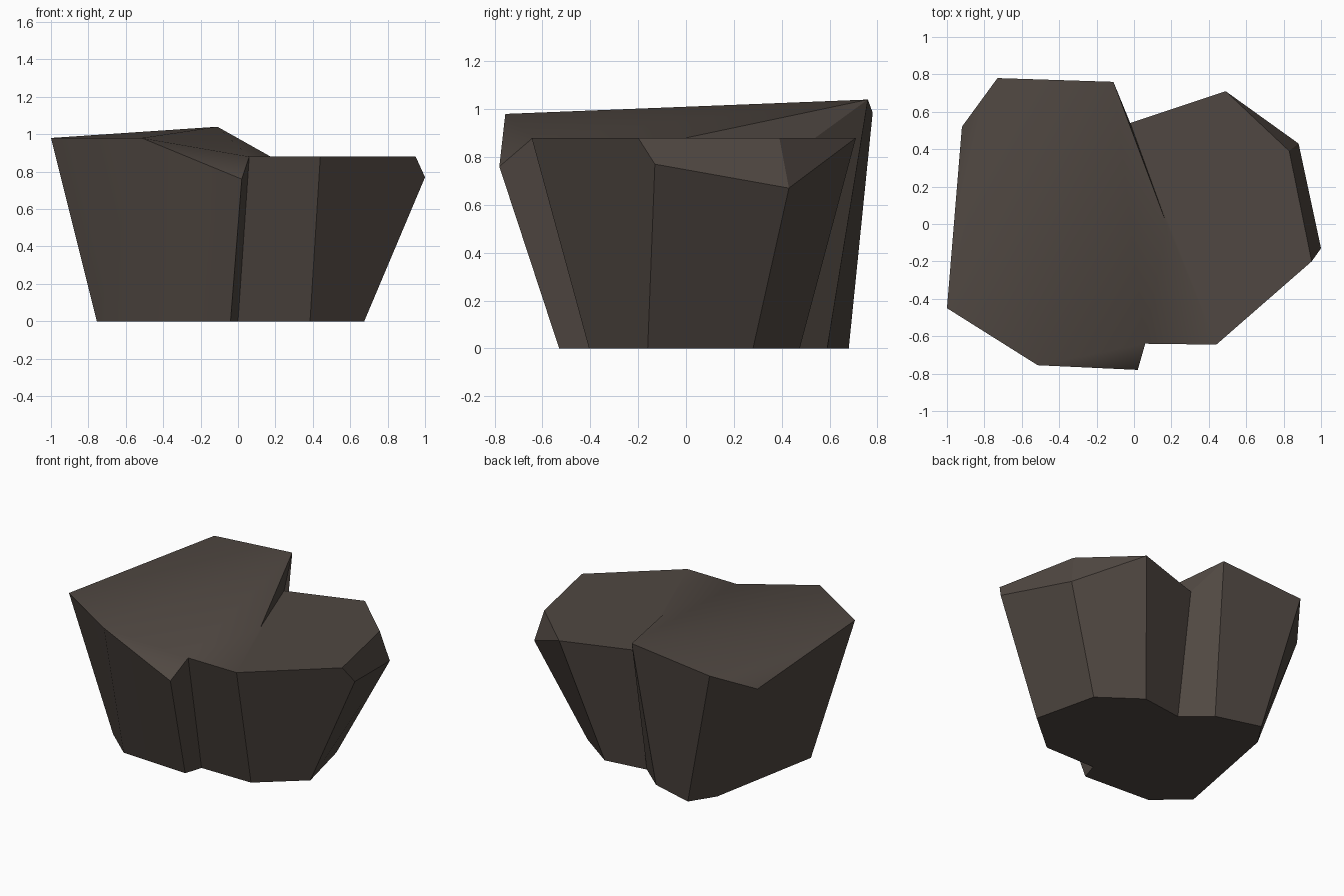
import bpy, bmesh, math

if "Cube" in bpy.data.objects:
    bpy.data.objects.remove(bpy.data.objects["Cube"])

# Faceted boulder: base outline on the ground, flared rim above it (counter-clockwise from above reversed)
rim = {
    "A": (-.92, .52, .845), "B": (-.73, .78, .985), "C": (-.11, .76, 1.04),
    "D": (-.02, .54, .88), "E": (.49, .71, .88), "F": (.88, .43, .67),
    "G": (1.0, -.13, .77), "I": (.44, -.645, .88), "J": (.06, -.64, .88),
    "K": (.02, -.78, .76), "L": (-.515, -.755, .98), "M": (-1.0, -.45, .98),
}
base = [(-.60, .51), (-.49, .68), (-.18, .59), (0, .435), (.30, .475), (.57, .28),
        (.675, -.16), (.385, -.405), (0, -.405), (-.04, -.53), (-.54, -.50), (-.755, -.31)]
# Extra points: inner corners of the right bevel and the end of the crack
inner = {"H": (.95, -.20, .88), "N": (.83, .39, .88), "P": (.175, 0, .88)}

bm = bmesh.new()
v = {k: bm.verts.new(p) for k, p in {**rim, **inner}.items()}
low = {k: bm.verts.new((x, y, 0)) for k, (x, y) in zip(rim, base)}

# Side walls, the right-front one also meeting the bevel corner
names = list(rim)
for a, b in zip(names, names[1:] + names[:1]):
    loop = [v[a], v[b], low[b], low[a]]
    if a + b == "GI":
        loop.insert(1, v["H"])
    f = bm.faces.new(loop)
    f.smooth = a + b in ("KL", "LM")
bm.faces.new(list(low.values()))

# Crack wall and bevels stay flat, top surfaces blend smoothly
for s in ("CDP", "NHGF", "ENF"):
    bm.faces.new([v[c] for c in s])
for s in ("PJIHNED", "CPJ", "LJC", "LKJ", "MLC", "MCB", "MBA"):
    bm.faces.new([v[c] for c in s]).smooth = True

bmesh.ops.recalc_face_normals(bm, faces=bm.faces[:])
for e in bm.edges:
    if len(e.link_faces) == 2 and e.calc_face_angle() > math.radians(50):
        e.smooth = False

mesh = bpy.data.meshes.new("boulder")
bm.to_mesh(mesh)
bm.free()
mat = bpy.data.materials.new("dark brown stone")
mat.diffuse_color = (.08, .064, .054, 1)
mat.use_nodes = True
mat.node_tree.nodes["Principled BSDF"].inputs["Base Color"].default_value = mat.diffuse_color
mesh.materials.append(mat)
bpy.context.collection.objects.link(bpy.data.objects.new("boulder", mesh))
